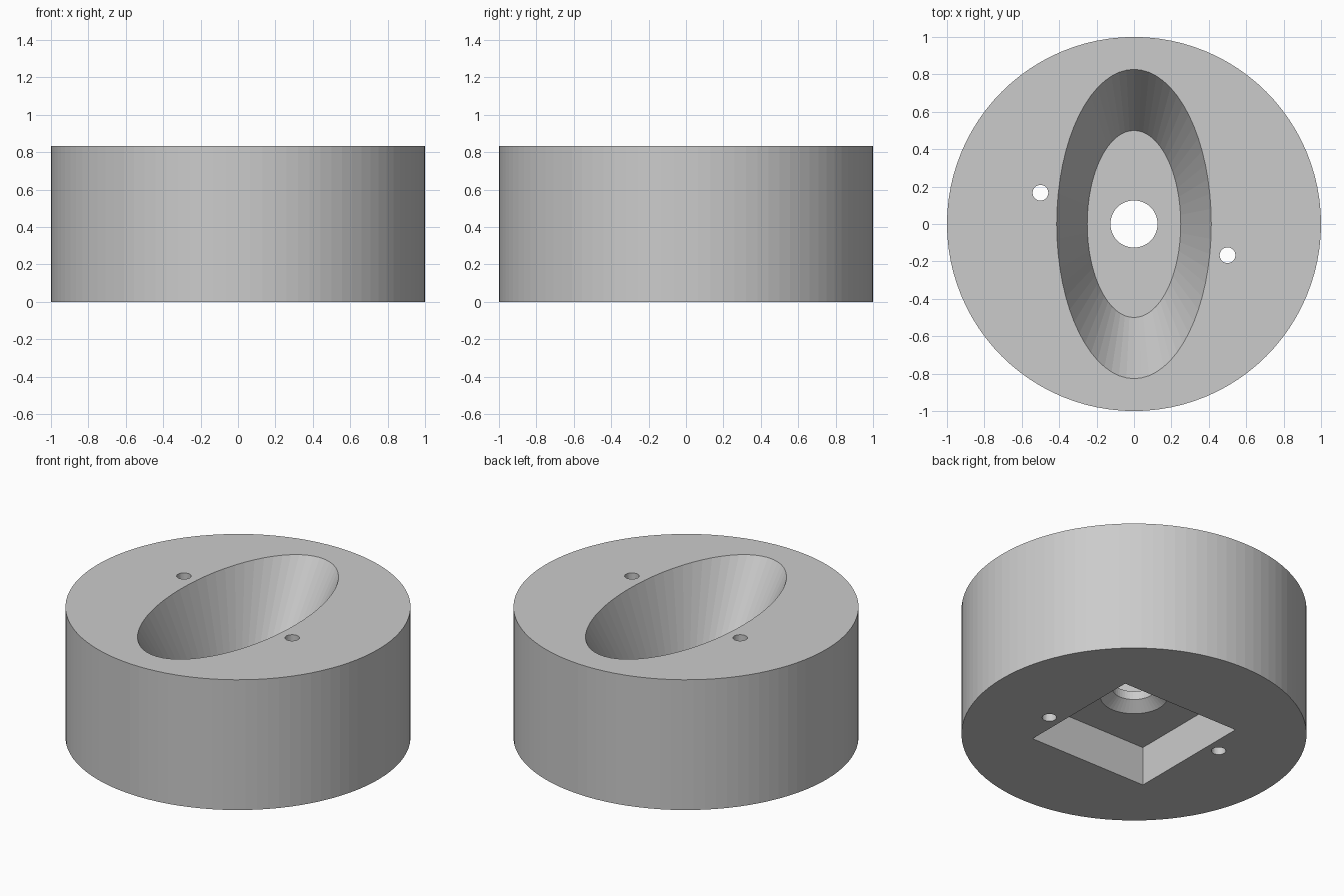
import bpy
import bmesh
from math import cos, sin, tau

HEIGHT = 0.833

if "Cube" in bpy.data.objects:
    bpy.data.objects.remove(bpy.data.objects["Cube"], do_unlink=True)

grey = bpy.data.materials.new("light_grey")
grey.use_nodes = True
colour = (0.6, 0.6, 0.6, 1)
grey.diffuse_color = colour
grey.node_tree.nodes["Principled BSDF"].inputs["Base Color"].default_value = colour


def loft(name, rings, sides, centre=(0, 0), turn=0.0):
    """Closed solid through elliptical rings given as (radius x, radius y, z)."""
    bm = bmesh.new()
    loops = []
    for rx, ry, z in rings:
        angles = [tau * i / sides + turn for i in range(sides)]
        loops.append([bm.verts.new((centre[0] + rx * cos(a), centre[1] + ry * sin(a), z))
                      for a in angles])
    for low, high in zip(loops, loops[1:]):
        for i in range(sides):
            j = (i + 1) % sides
            bm.faces.new((low[i], low[j], high[j], high[i]))
    bm.faces.new(loops[0][::-1])
    bm.faces.new(loops[-1])
    mesh = bpy.data.meshes.new(name)
    bm.to_mesh(mesh)
    bm.free()
    obj = bpy.data.objects.new(name, mesh)
    bpy.context.collection.objects.link(obj)
    mesh.materials.append(grey)
    return obj


# Round body
body = loft("round_body", [(1, 1, 0), (1, 1, HEIGHT)], 96)

# Oval funnel in the top, continued past the top face at the same slope
FLOOR = 0.36
over = 1.1
top_z = FLOOR + (HEIGHT - FLOOR) * over
rx, ry = 0.25 + 0.1633 * over, 0.5 + 0.3267 * over
cutters = [loft("oval_funnel_cutter", [(0.25, 0.5, FLOOR), (rx, ry, top_z)], 64)]

# Square pocket in the underside
corner = 0.417 * 2 ** 0.5
cutters.append(loft("square_pocket_cutter",
                    [(corner, corner, -0.1), (corner, corner, 0.25)], 4, turn=tau / 8))

# Central bore with a flared lower mouth
cutters.append(loft("centre_bore_cutter",
                    [(0.195, 0.195, 0.2), (0.195, 0.195, 0.25),
                     (0.126, 0.126, 0.305), (0.126, 0.126, 0.5)], 48))

# Two through holes on opposite sides
for side in (-1, 1):
    cutters.append(loft("screw_hole_cutter",
                        [(0.042, 0.042, -0.1), (0.042, 0.042, HEIGHT + 0.1)], 32,
                        centre=(0.5 * side, -0.167 * side)))

# Cut everything out of the body, then drop the cutters
bpy.context.view_layer.objects.active = body
for cutter in cutters:
    cut = body.modifiers.new(cutter.name, "BOOLEAN")
    cut.operation = "DIFFERENCE"
    cut.solver = "EXACT"
    cut.object = cutter
    bpy.ops.object.modifier_apply(modifier=cut.name)
    bpy.data.objects.remove(cutter, do_unlink=True)
